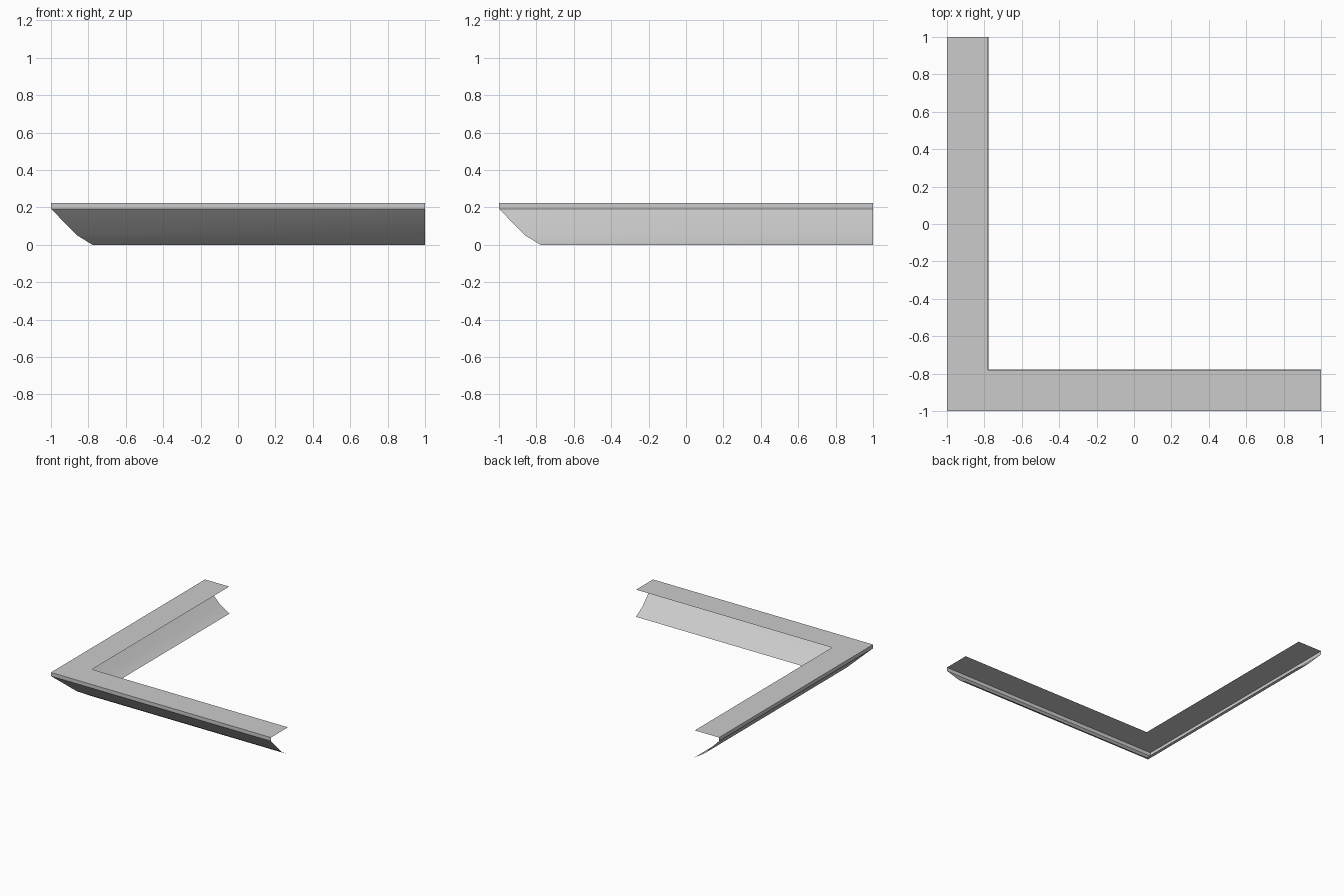
import bpy
import bmesh

cube = bpy.data.objects.get("Cube")
if cube:
    bpy.data.objects.remove(cube, do_unlink=True)

# Plain grey paint
paint = bpy.data.materials.new("grey_paint")
paint.use_nodes = True
grey = (0.6, 0.6, 0.6, 1.0)
paint.diffuse_color = grey
paint.node_tree.nodes["Principled BSDF"].inputs["Base Color"].default_value = grey

# Open moulding profile: (distance in from the outer edge, height)
PROFILE = [(0.22, 0.222), (0, 0.222), (0, 0.192), (0.14, 0.05), (0.222, 0)]


def mitred_path(inset):
    """Front arm end, mitred corner and side arm end at a given inset."""
    edge = inset - 1
    return [(1, edge), (edge, edge), (edge, 1)]


# Sweep the profile around the corner, leaving both ends and the inside open
bm = bmesh.new()
rails = [[bm.verts.new((x, y, z)) for x, y in mitred_path(d)] for d, z in PROFILE]
for upper, lower in zip(rails, rails[1:]):
    for i in range(2):
        bm.faces.new((upper[i], upper[i + 1], lower[i + 1], lower[i]))

mesh = bpy.data.meshes.new("corner_moulding")
bm.to_mesh(mesh)
bm.free()
mesh.materials.append(paint)
moulding = bpy.data.objects.new("corner_moulding", mesh)
bpy.context.collection.objects.link(moulding)

# Smooth the sloping underside, keep the mitre and lip edges sharp
bpy.context.view_layer.objects.active = moulding
moulding.select_set(True)
bpy.ops.object.shade_smooth_by_angle()
